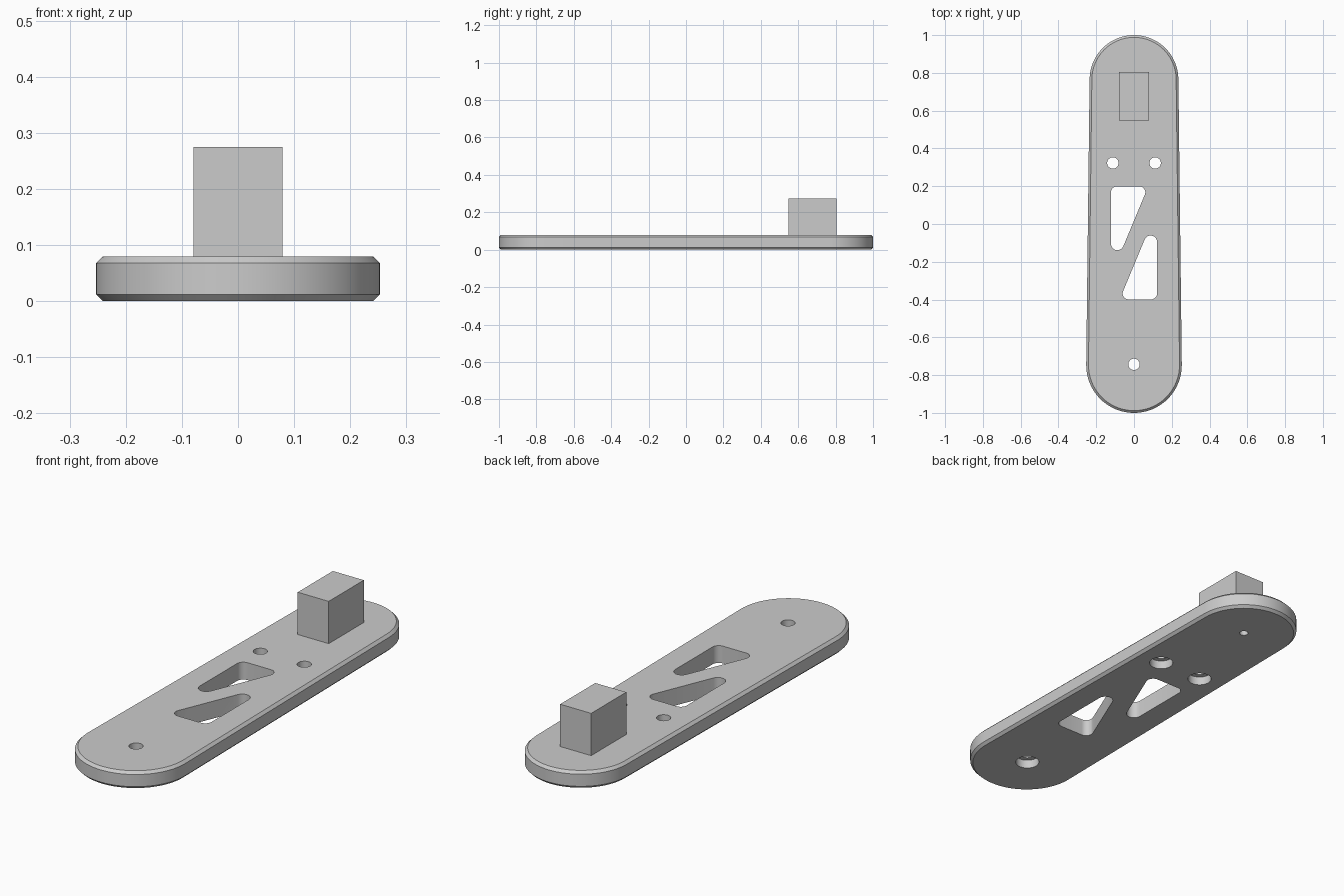
import bpy, bmesh
from math import pi, cos, sin, atan2, asin, hypot, radians

cube = bpy.data.objects.get("Cube")
if cube:
    bpy.data.objects.remove(cube, do_unlink=True)

grey = bpy.data.materials.new("plain grey")
grey.use_nodes = True
grey.diffuse_color = (0.6, 0.6, 0.6, 1)
grey.node_tree.nodes["Principled BSDF"].inputs["Base Color"].default_value = (0.6, 0.6, 0.6, 1)


def outline(circles, inset=0.0, steps=24):
    """Outline wrapped around circles (x, y, r) listed counter-clockwise."""
    n = len(circles)
    if n == 1:
        x, y, r = circles[0]
        return [(x + r * cos(2 * pi * i / 48), y + r * sin(2 * pi * i / 48)) for i in range(48)]
    angles = []
    for i in range(n):
        (x0, y0, r0), (x1, y1, r1) = circles[i], circles[(i + 1) % n]
        dx, dy = x1 - x0, y1 - y0
        angles.append(atan2(dy, dx) - pi / 2 + asin((r0 - r1) / hypot(dx, dy)))
    points = []
    for i, (x, y, r) in enumerate(circles):
        start = angles[i - 1]
        sweep = (angles[i] - start) % (2 * pi)
        for k in range(steps + 1):
            a = start + sweep * k / steps
            points.append((x + (r - inset) * cos(a), y + (r - inset) * sin(a)))
    return points


def rounded_solid(name, circles, layers, steps=24):
    """Solid stacked from (z, inset) layers of one outline."""
    bm = bmesh.new()
    rings = [[bm.verts.new((x, y, z)) for x, y in outline(circles, inset, steps)]
             for z, inset in layers]
    bm.faces.new(rings[0][::-1])
    bm.faces.new(rings[-1])
    for low, high in zip(rings, rings[1:]):
        for i in range(len(low)):
            j = (i + 1) % len(low)
            bm.faces.new((low[i], low[j], high[j], high[i]))
    mesh = bpy.data.meshes.new(name)
    bm.to_mesh(mesh)
    bm.free()
    mesh.materials.append(grey)
    obj = bpy.data.objects.new(name, mesh)
    bpy.context.collection.objects.link(obj)
    return obj


# Long tapered plate with chamfered rims
height, chamfer = 0.08, 0.012
plate = rounded_solid(
    "base_plate", [(0, -0.747, 0.253), (0, 0.765, 0.235)],
    [(0, chamfer), (chamfer, 0), (height - chamfer, 0), (height, chamfer)], 40)

cutters = []


def cutter(name, circles, z0, z1, steps=8):
    cutters.append(rounded_solid(name, circles, [(z0, 0), (z1, 0)], steps))


# Screw holes, widened from below
for name, x, y in (("left", 0.112, 0.323), ("right", -0.112, 0.323), ("front", 0, -0.743)):
    cutter(name + "_hole_cutter", [(x, y, 0.03)], -0.05, 0.15)
    cutter(name + "_recess_cutter", [(x, y, 0.052)], -0.05, 0.04)

# Small blind hole under the block
cutter("blind_hole_cutter", [(0, 0.765, 0.019)], -0.05, 0.05)

# Two triangular slots, one the half-turn of the other
slot = [(-0.088, -0.105, 0.034), (0.029, 0.168, 0.031), (-0.091, 0.168, 0.031)]
cutter("back_slot_cutter", slot, -0.05, 0.15)
cutter("front_slot_cutter", [(-x, -0.2 - y, r) for x, y, r in slot], -0.05, 0.15)

# Cut the openings and drop the cutters
bpy.ops.object.select_all(action='DESELECT')
plate.select_set(True)
bpy.context.view_layer.objects.active = plate
for tool in cutters:
    mod = plate.modifiers.new(tool.name, 'BOOLEAN')
    mod.operation = 'DIFFERENCE'
    mod.solver = 'EXACT'
    mod.object = tool
    bpy.ops.object.modifier_apply(modifier=mod.name)
for tool in cutters:
    bpy.data.objects.remove(tool, do_unlink=True)
bpy.ops.object.shade_smooth_by_angle(angle=radians(30))

# Upright block near the back end
bpy.ops.mesh.primitive_cube_add(size=1, location=(0, 0.676, 0.1775))
block = bpy.context.object
block.name = "upright_block"
block.scale = (0.158, 0.256, 0.195)
bpy.ops.object.transform_apply(location=False, rotation=False, scale=True)
block.data.materials.append(grey)
